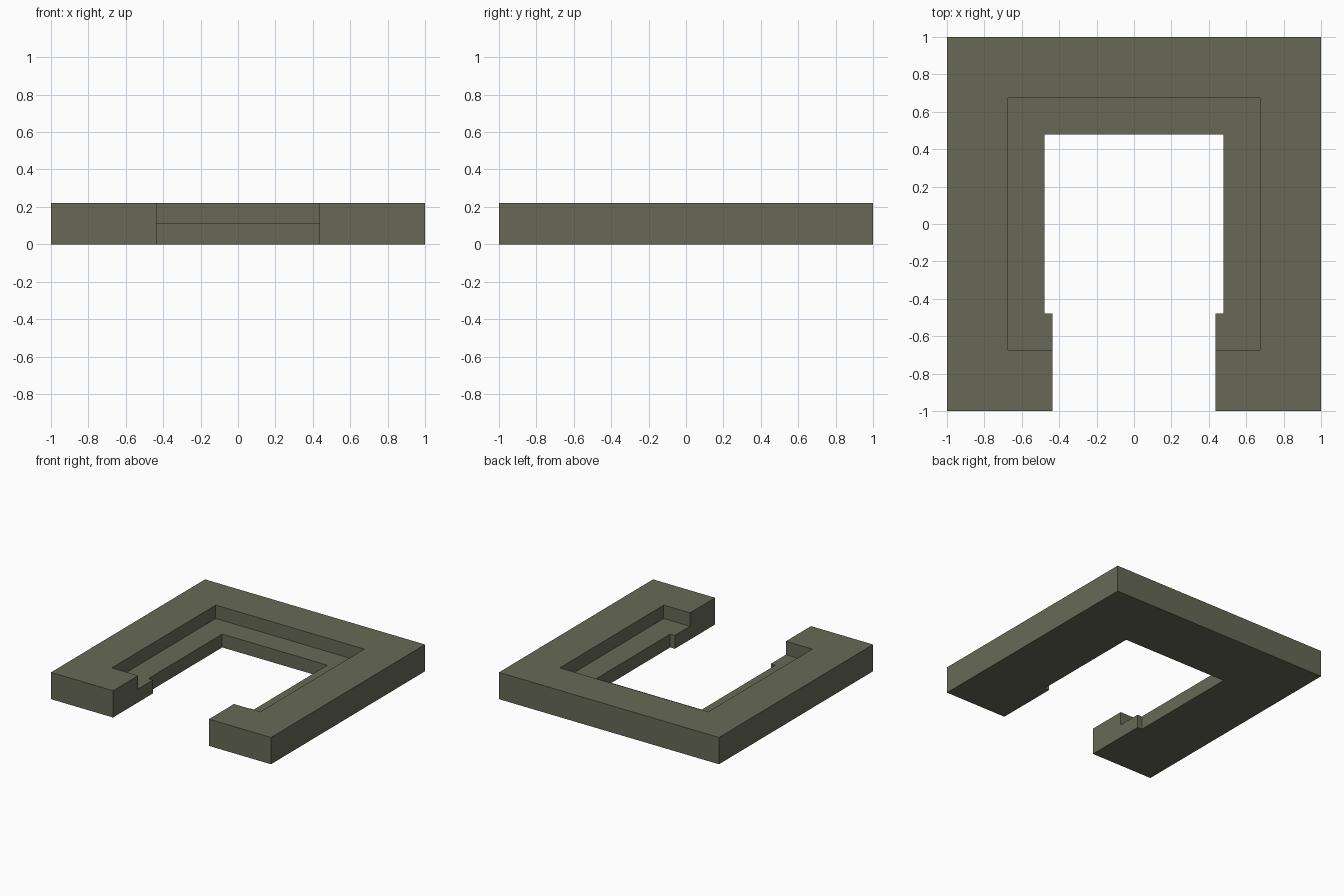
import bpy

if "Cube" in bpy.data.objects:
    bpy.data.objects.remove(bpy.data.objects["Cube"])

HEIGHT = 0.22

olive = bpy.data.materials.new("olive_grey")
olive.diffuse_color = (0.135, 0.141, 0.095, 1)
olive.use_nodes = True
olive.node_tree.nodes["Principled BSDF"].inputs["Base Color"].default_value = olive.diffuse_color


def box(name, x, y, z):
    """Axis-aligned box from (min, max) pairs."""
    bpy.ops.mesh.primitive_cube_add(size=1)
    ob = bpy.context.object
    ob.name = name
    ob.location = [(a + b) / 2 for a, b in (x, y, z)]
    ob.scale = [b - a for a, b in (x, y, z)]
    bpy.ops.object.transform_apply(location=True, rotation=False, scale=True)
    ob.data.materials.append(olive)
    return ob


# Square slab that becomes the U-shaped frame
frame = box("frame", (-1, 1), (-1, 1), (0, HEIGHT))

# Cutters: stepped recess, through opening, and front entry slot
cutters = [
    box("recess_cutter", (-0.675, 0.675), (-0.675, 0.675), (HEIGHT / 2, 0.5)),
    box("opening_cutter", (-0.478, 0.478), (-0.478, 0.478), (-0.3, 0.6)),
    box("slot_cutter", (-0.436, 0.436), (-1.3, 0.1), (-0.4, 0.7)),
]
for cutter in cutters:
    cutter.hide_render = True
    mod = frame.modifiers.new(cutter.name, 'BOOLEAN')
    mod.operation = 'DIFFERENCE'
    mod.solver = 'EXACT'
    mod.object = cutter
    bpy.context.view_layer.objects.active = frame
    bpy.ops.object.modifier_apply(modifier=mod.name)
    bpy.data.objects.remove(cutter, do_unlink=True)
